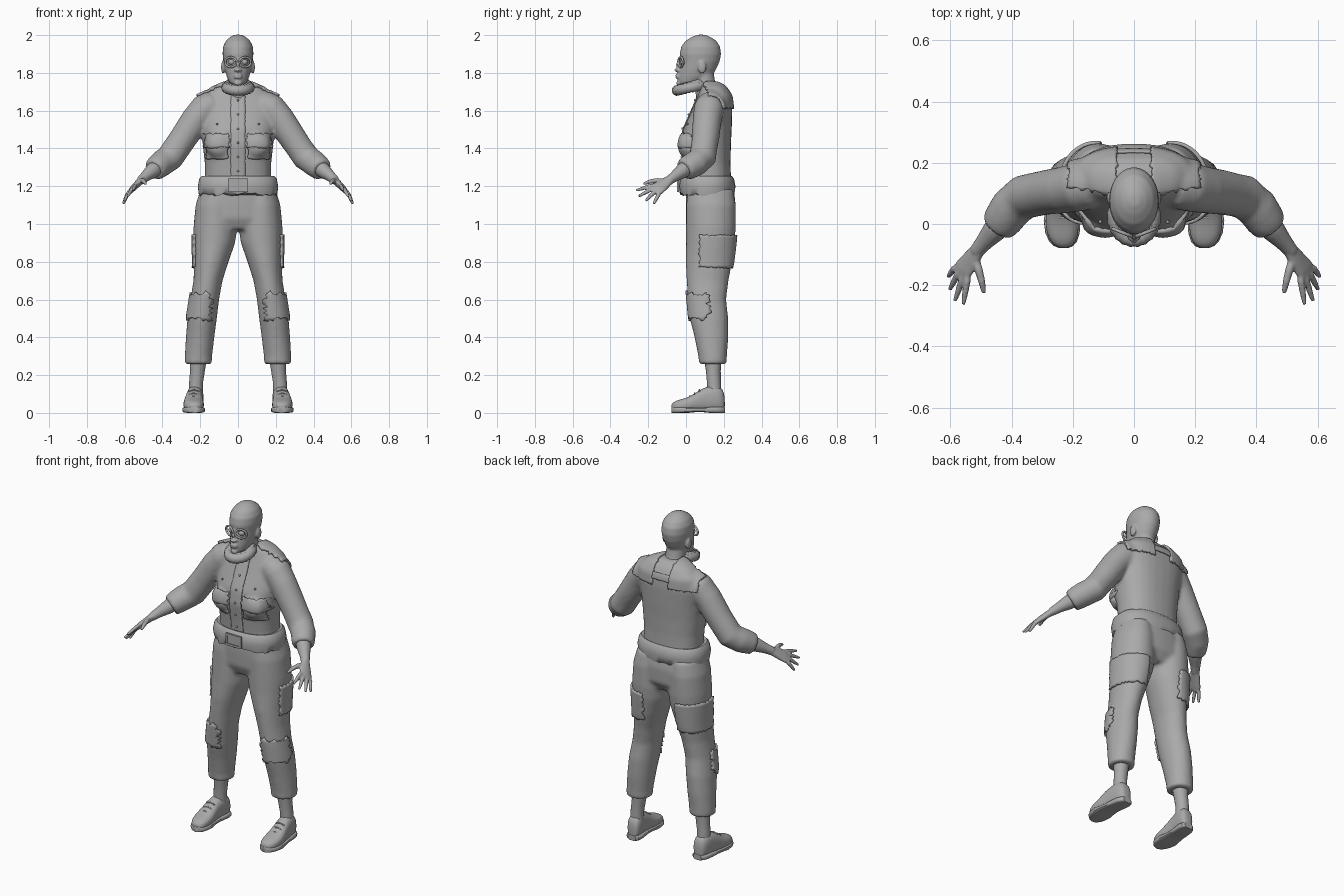
import bpy, bmesh, math, random
from math import sin, cos, pi, radians
from mathutils import Vector as V
from mathutils.bvhtree import BVHTree

random.seed(4)
cube = bpy.data.objects.get("Cube")
if cube:
    bpy.data.objects.remove(cube)

grey = bpy.data.materials.new("plain_grey")
grey.use_nodes = True
grey.diffuse_color = (0.4, 0.4, 0.4, 1)
grey.node_tree.nodes["Principled BSDF"].inputs["Base Color"].default_value = (0.4, 0.4, 0.4, 1)


def finish(name, bm, mirror=False, voxel=0, smooth=6, subsurf=0, thick=0, angle=50):
    bmesh.ops.recalc_face_normals(bm, faces=bm.faces[:])
    me = bpy.data.meshes.new(name)
    bm.to_mesh(me)
    bm.free()
    ob = bpy.data.objects.new(name, me)
    bpy.context.collection.objects.link(ob)
    me.materials.append(grey)
    bpy.ops.object.select_all(action='DESELECT')
    ob.select_set(True)
    bpy.context.view_layer.objects.active = ob
    bpy.ops.object.shade_smooth_by_angle(angle=radians(angle))
    if mirror:
        ob.modifiers.new("mirror", 'MIRROR').use_mirror_merge = False
    if thick:
        m = ob.modifiers.new("thickness", 'SOLIDIFY')
        m.thickness, m.offset = thick, 0
    if voxel:
        m = ob.modifiers.new("blend", 'REMESH')
        m.mode, m.voxel_size, m.use_smooth_shade = 'VOXEL', voxel, True
        m = ob.modifiers.new("soften", 'SMOOTH')
        m.factor, m.iterations = 0.5, smooth
    if subsurf:
        ob.modifiers.new("round", 'SUBSURF').levels = subsurf
    return ob


def oval(c, a, b, n=28, p=1.0):
    pw = lambda t: math.copysign(abs(t) ** p, t)
    return [V(c) + V(a) * pw(cos(2 * pi * i / n)) + V(b) * pw(sin(2 * pi * i / n)) for i in range(n)]


def loft(bm, rings, caps=True):
    vs = [[bm.verts.new(p) for p in r] for r in rings]
    n = len(vs[0])
    for r, s in zip(vs, vs[1:]):
        for i in range(n):
            bm.faces.new((r[i], r[(i + 1) % n], s[(i + 1) % n], s[i]))
    if caps:
        bm.faces.new(vs[0])
        bm.faces.new(vs[-1])


def stack(bm, rows, p=1.0):
    # rows: height, left edge, right edge, front edge, back edge
    loft(bm, [oval(((l + r) / 2, (f + b) / 2, z), ((r - l) / 2, 0, 0), (0, (b - f) / 2, 0), p=p)
              for z, l, r, f, b in rows])


def tube(bm, pts, n=14):
    ps = [V(q[:3]) for q in pts]
    rings = []
    for i, q in enumerate(pts):
        t = (ps[min(i + 1, len(ps) - 1)] - ps[max(i - 1, 0)]).normalized()
        a = t.cross(V((0, 0.3, 1))).normalized()
        rings.append(oval(ps[i], a * q[3], t.cross(a) * q[3], n))
    loft(bm, rings)


def ball(bm, c, r, n=16):
    vs = bmesh.ops.create_uvsphere(bm, u_segments=n, v_segments=n // 2, radius=1)["verts"]
    for v in vs:
        v.co = V(c) + V((v.co.x * r[0], v.co.y * r[1], v.co.z * r[2]))


def hoop(bm, c, a, b, r, n=32, wave=0.0):
    # closed ring of round section following an oval
    k = V(a).cross(V(b)).normalized()
    rings = []
    for i, q in enumerate(oval(c, a, b, n)):
        out = (q - V(c)).normalized()
        w = r * (1 + wave * (i % 2))
        rings.append(oval(q, out * w, k * w, 10))
    loft(bm, rings + rings[:1], caps=False)
    bmesh.ops.remove_doubles(bm, verts=bm.verts[:], dist=0.0001)


def surface(ob):
    return BVHTree.FromObject(ob, bpy.context.evaluated_depsgraph_get())


def patch(name, tree, ray, nu=16, nv=16, jag=0.03, thick=0.012, mirror=True, puff=0):
    # cloth piece with a ragged rim, cast onto the garment below
    bm = bmesh.new()
    grid = []
    for i in range(nu + 1):
        for j in range(nv + 1):
            u, v = i / nu, j / nv
            if i in (0, nu):
                u += random.uniform(-jag, jag)
            if j in (0, nv):
                v += random.uniform(-jag, jag)
            o, d = ray(u, v)
            hit = tree.ray_cast(o, d)[0]
            lift = thick * 0.4 + puff * max(0, sin(pi * u)) * max(0, sin(pi * v))
            grid.append(bm.verts.new(hit - d * lift) if hit else None)
    for i in range(nu):
        for j in range(nv):
            k = i * (nv + 1) + j
            q = [grid[k], grid[k + 1], grid[k + nv + 2], grid[k + nv + 1]]
            if all(q):
                bm.faces.new(q)
    return finish(name, bm, mirror=mirror, thick=thick)


def from_front(x0, x1, z0, z1):
    return lambda u, v: (V((x0 + (x1 - x0) * u, -0.5, z0 + (z1 - z0) * v)), V((0, 1, 0)))


def around(cx, cy, a0, a1, z0, z1):
    def ray(u, v):
        a = radians(a0 + (a1 - a0) * u)
        d = V((cos(a), sin(a), 0))
        return V((cx, cy, z0 + (z1 - z0) * v)) + d * 0.16, -d
    return ray


def over_shoulder(x0, x1, a0, a1):
    def ray(u, v):
        a = radians(a0 + (a1 - a0) * v)
        d = V((0, cos(a), sin(a)))
        return V((x0 + (x1 - x0) * u, 0.15, 1.61)) + d * 0.35, -d
    return ray


# Jacket: torso and sleeves blended together
bm = bmesh.new()
stack(bm, [(z, -w, w, f, b) for z, w, f, b in (
    (1.17, .19, -.01, .245), (1.25, .175, -.005, .238), (1.32, .176, -.012, .236), (1.42, .187, -.025, .238),
    (1.5, .193, -.015, .242), (1.6, .2, .03, .245), (1.67, .19, .06, .24), (1.715, .14, .075, .215),
    (1.745, .07, .075, .18))], p=.85)
for s in (1, -1):
    ball(bm, (s * .095, .012, 1.42), (.075, .046, .07))
    tube(bm, [(s * x, y, z, r) for x, y, z, r in (
        (.13, .13, 1.635, .075), (.175, .122, 1.61, .081), (.225, .112, 1.552, .077), (.295, .102, 1.447, .073),
        (.36, .088, 1.352, .073), (.402, .052, 1.322, .07), (.425, .018, 1.303, .066), (.444, -.008, 1.285, .06))], 20)
jacket = finish("jacket", bm, voxel=.011, smooth=5)
shirt = surface(jacket)

# Trousers: hips and both legs blended together
bm = bmesh.new()
stack(bm, [(1.22, -.19, .19, .0, .245), (1.12, -.218, .218, -.002, .262),
           (1.03, -.225, .225, .002, .258), (.97, -.18, .18, .03, .22)], p=.85)
for s in (1, -1):
    stack(bm, [(z, min(s * i, s * o), max(s * i, s * o), f, b) for z, i, o, f, b in (
        (1.18, .03, .2, .01, .25), (1.1, .012, .225, .0, .264), (.98, .004, .236, .0, .264),
        (.9, .015, .235, .0, .257), (.8, .05, .232, -.002, .245), (.7, .082, .236, .003, .225),
        (.6, .1, .252, .01, .213), (.5, .112, .268, .02, .224), (.4, .125, .276, .045, .224),
        (.3, .137, .282, .065, .217), (.258, .138, .283, .068, .216))])
trousers = finish("trousers", bm, voxel=.011)
cloth = surface(trousers)

# Turned hem of the jacket worn as a belt, with a buckle
bm = bmesh.new()
rings = []
for z, g in ((1.155, -.02), (1.16, 0), (1.2, .006), (1.24, -.002), (1.255, -.015), (1.25, -.03)):
    ring = oval((0, .112, z), (.207 + g, 0, 0), (0, .144 + g, 0), 48, .85)
    if z < 1.18:
        ring = [q + V((0, 0, random.uniform(-.012, .008))) for q in ring]
    rings.append(ring)
loft(bm, rings)
finish("belt_hem", bm)
bm = bmesh.new()
for c, sx, sz in (((0, -.042, 1.235), .1, .012), ((0, -.042, 1.175), .1, .012),
                  ((.046, -.042, 1.205), .012, .07), ((-.046, -.042, 1.205), .012, .07),
                  ((0, -.036, 1.205), .085, .055)):
    for v in bmesh.ops.create_cube(bm, size=1)["verts"]:
        v.co = V(c) + V((v.co.x * sx, v.co.y * .01, v.co.z * sz))
finish("belt_buckle", bm, angle=30)

# Jacket details
patch("button_placket", shirt, from_front(-.038, .038, 1.25, 1.67), 6, 40, .025, .006, False)
patch("chest_pocket", shirt, from_front(.055, .165, 1.345, 1.425), 12, 10, .04, .009, puff=.004)
patch("pocket_flap", shirt, from_front(.048, .175, 1.405, 1.475), 14, 8, .08, .014)
patch("shoulder_yoke", shirt, over_shoulder(.055, .212, 112, 3), 16, 24, .035, .014)
patch("back_neck_strip", shirt, over_shoulder(-.06, .06, 42, 22), 10, 6, .03, .008, False)
bm = bmesh.new()
for x, z in [(0, 1.28 + .075 * i) for i in range(6)] + [(.11, 1.53), (-.11, 1.53), (.11, 1.425), (-.11, 1.425)]:
    hit = shirt.ray_cast(V((x, -.5, z)), V((0, 1, 0)))[0]
    if hit:
        ball(bm, hit - V((0, .007, 0)), (.006, .006, .006), 10)
finish("buttons", bm)

# Trouser details
patch("thigh_pocket", cloth, around(.13, .125, -28, 98, .77, .94), 24, 14, .03, .014)
patch("knee_patch", cloth, around(.18, .11, -112, 6, .495, .635), 14, 12, .09, .012)

# Ankles and shoes
bm = bmesh.new()
tube(bm, [(.222, .15, .08, .038), (.222, .148, .16, .037), (.215, .145, .22, .039), (.21, .142, .3, .048)], 18)
finish("ankles", bm, mirror=True)
shoe = ((-.078, .012, .036), (-.072, .027, .046), (-.058, .041, .056), (-.03, .052, .066), (.01, .056, .076),
        (.05, .05, .1), (.09, .045, .126), (.13, .044, .138), (.17, .044, .138), (.195, .036, .12), (.206, .022, .08))
slant = lambda y: .223 + .012 * cos(10 * (y - .02))
bm = bmesh.new()
loft(bm, [oval((slant(y), y, h / 2 + .006), (w, 0, 0), (0, 0, h / 2), 24, .8) for y, w, h in shoe])
finish("shoes", bm, mirror=True, subsurf=1)
bm = bmesh.new()
loft(bm, [oval((slant(y), y, .016), (w + .004, 0, 0), (0, 0, .016 if abs(y - .07) > .04 else .012), 24, .5)
          for y, w, h in shoe])
finish("soles", bm, mirror=True, angle=35)
bm = bmesh.new()
for y, z in ((.02, .088), (.045, .104), (.07, .121)):
    x = slant(y)
    tube(bm, [(x - .028, y, z - .008, .004), (x, y, z + .001, .004), (x + .028, y, z - .008, .004)], 8)
finish("shoelaces", bm, mirror=True)

# Forearms and hands
bm = bmesh.new()
tube(bm, [(.42, .02, 1.31, .045), (.455, -.02, 1.28, .04), (.49, -.06, 1.252, .029), (.515, -.09, 1.23, .024)])
across = V((.045, .045, -.052)).normalized()
flat = across.cross(V((.05, -.085, -.055))).normalized()
loft(bm, [oval(c, across * w, flat * t, 16) for c, w, t in (
    ((.507, -.08, 1.237), .025, .021), ((.535, -.118, 1.21), .036, .018),
    ((.555, -.145, 1.19), .042, .016), ((.57, -.168, 1.173), .038, .012))])
for knuckle, tip in (((.545, -.187, 1.202), (.558, -.264, 1.177)), ((.562, -.182, 1.185), (.585, -.252, 1.146)),
                     ((.577, -.166, 1.17), (.602, -.215, 1.122)), ((.588, -.146, 1.154), (.607, -.172, 1.106))):
    k, t = V(knuckle), V(tip)
    root = k.lerp(V((.54, -.125, 1.205)), .4)
    tube(bm, [(*root, .011), (*k, .0115), (*k.lerp(t, .5), .0105), (*t, .007)], 10)
tube(bm, [(.522, -.105, 1.225, .014), (.507, -.15, 1.23, .014), (.497, -.19, 1.225, .012), (.49, -.225, 1.212, .008)], 10)
finish("hands", bm, mirror=True, voxel=.005, smooth=4)

# Head, nose, lips, ears and neck blended together
bm = bmesh.new()
stack(bm, [(z, -w, w, f, b) for z, f, b, w in (
    (1.735, -.035, .03, .025), (1.75, -.043, .09, .046), (1.78, -.042, .138, .06), (1.82, -.036, .16, .07),
    (1.86, -.03, .178, .077), (1.9, -.034, .186, .082), (1.94, -.025, .18, .079), (1.97, -.002, .16, .064),
    (1.99, .03, .13, .042), (2.002, .06, .1, .018))])
tube(bm, [(0, .12, 1.66, .065), (0, .1, 1.74, .056), (0, .09, 1.8, .055)], 20)
tube(bm, [(0, -.03, 1.868, .009), (0, -.046, 1.84, .011), (0, -.053, 1.818, .014), (0, -.035, 1.808, .012)], 10)
ball(bm, (0, -.038, 1.745), (.022, .014, .014))
for s in (1, -1):
    ball(bm, (s * .013, -.043, 1.815), (.01, .011, .008))
    ball(bm, (s * .079, .085, 1.83), (.011, .023, .035))
for z in (1.776, 1.788):
    ball(bm, (0, -.045, z), (.024, .012, .007))
finish("head", bm, voxel=.006, smooth=4)

# Round spectacles and eyes
bm = bmesh.new()
hoop(bm, (.038, -.028, 1.857), (.03, .012, 0), (0, 0, .026), .006, 24)
tube(bm, [(-.01, -.043, 1.86, .004), (.012, -.041, 1.86, .004)], 8)
finish("spectacles", bm, mirror=True)
bm = bmesh.new()
ball(bm, (.034, -.015, 1.857), (.018, .016, .015))
finish("eyes", bm, mirror=True)

# Ruffled scarf round the neck
bm = bmesh.new()
hoop(bm, (0, .022, 1.722), (.06, 0, 0), (0, .07, .015), .026, 40, .12)
hoop(bm, (0, .03, 1.738), (.055, 0, 0), (0, .065, .018), .016, 40, .2)
finish("scarf", bm)
